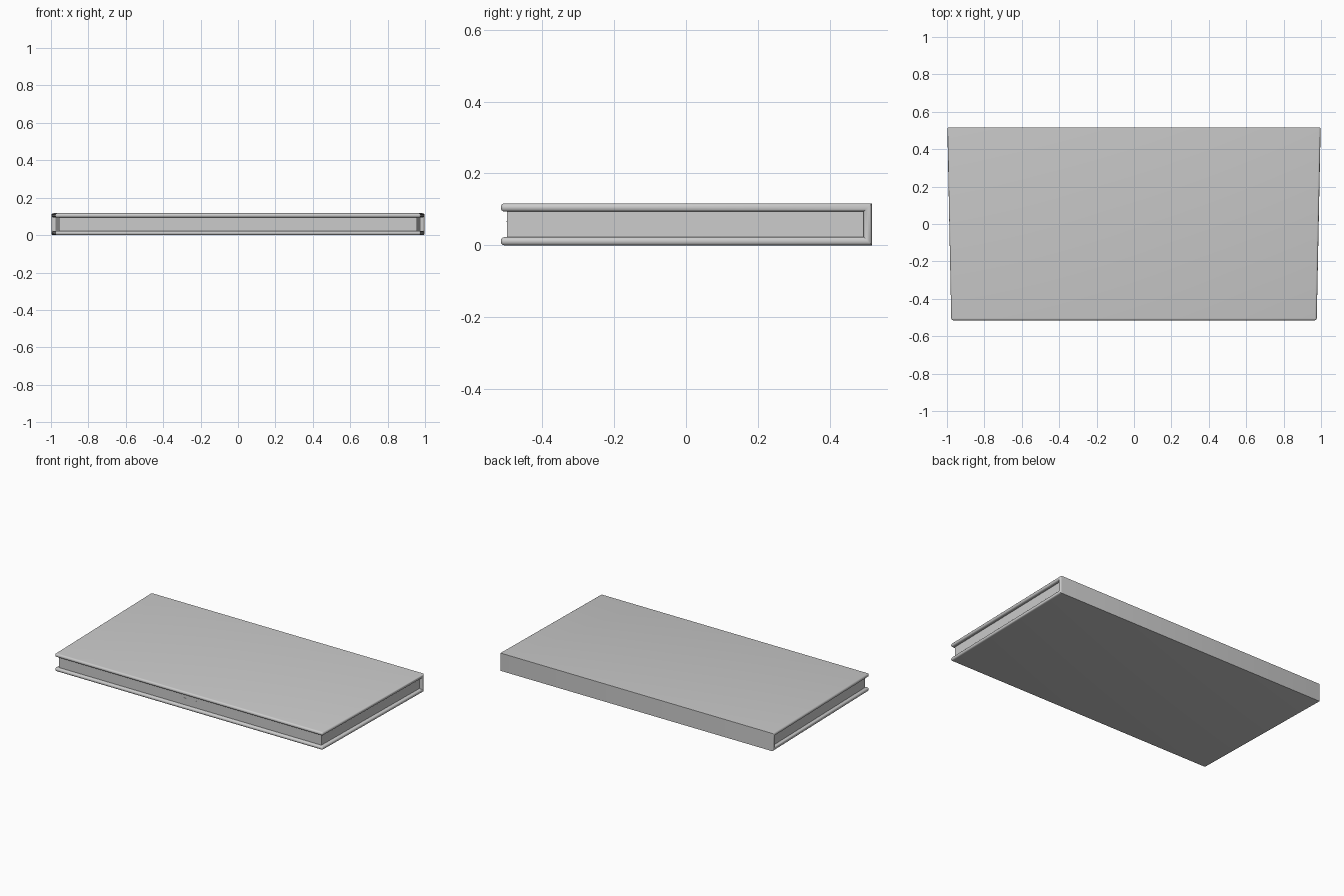
import bpy, bmesh

if "Cube" in bpy.data.objects:
    bpy.data.objects.remove(bpy.data.objects["Cube"])

H, T = 0.117, 0.023          # total height, cover thickness
FRONT, BACK = -0.515, 0.517


def half_width(y, inset=0.0):
    """Sides taper slightly towards the front."""
    return 0.977 + 0.021 * (y - FRONT) / (BACK - FRONT) - inset


def tapered_prism(name, profile, inset):
    """Extrude a (y, z) side profile across x, following the taper."""
    bm = bmesh.new()
    left = [bm.verts.new((-half_width(y, inset), y, z)) for y, z in profile]
    right = [bm.verts.new((half_width(y, inset), y, z)) for y, z in profile]
    n = len(profile)
    for i in range(n):
        j = (i + 1) % n
        bm.faces.new((left[i], left[j], right[j], right[i]))
    bm.faces.new(left)
    bm.faces.new(right[::-1])
    bmesh.ops.recalc_face_normals(bm, faces=bm.faces)
    return bm


def finish(name, bm):
    mesh = bpy.data.meshes.new(name)
    bm.to_mesh(mesh)
    bm.free()
    obj = bpy.data.objects.new(name, mesh)
    bpy.context.collection.objects.link(obj)
    bpy.ops.object.select_all(action='DESELECT')
    obj.select_set(True)
    bpy.context.view_layer.objects.active = obj
    bpy.ops.object.shade_smooth_by_angle(angle=0.6)
    return obj


# C-shaped cover: two boards joined by the back wall
cover = tapered_prism("cover", [
    (FRONT, 0), (BACK, 0), (BACK, H), (FRONT, H),
    (FRONT, H - T), (BACK - T, H - T), (BACK - T, T), (FRONT, T)], 0)
# Round the side rims and the front lips
rims = [e for e in cover.edges
        if e.verts[0].co.x * e.verts[1].co.x > 0
        or all(v.co.y < FRONT + 0.01 for v in e.verts)]
bmesh.ops.bevel(cover, geom=rims, offset=T * 0.46, segments=4, profile=0.5,
                affect='EDGES', clamp_overlap=True)
finish("cover", cover)

# Recessed inner block between the boards
finish("inner_block", tapered_prism("inner_block", [
    (-0.497, T - 0.004), (BACK - T + 0.004, T - 0.004),
    (BACK - T + 0.004, H - T + 0.004), (-0.497, H - T + 0.004)], 0.021))

# Two tiny marks on the front face of the block
for side, label in ((-1, "left"), (1, "right")):
    bm = bmesh.new()
    bmesh.ops.create_cube(bm, size=1)
    bmesh.ops.scale(bm, vec=(0.018, 0.004, 0.003), verts=bm.verts)
    bmesh.ops.translate(bm, vec=(side * 0.04, -0.497, 0.067), verts=bm.verts)
    finish("front_mark_" + label, bm)
